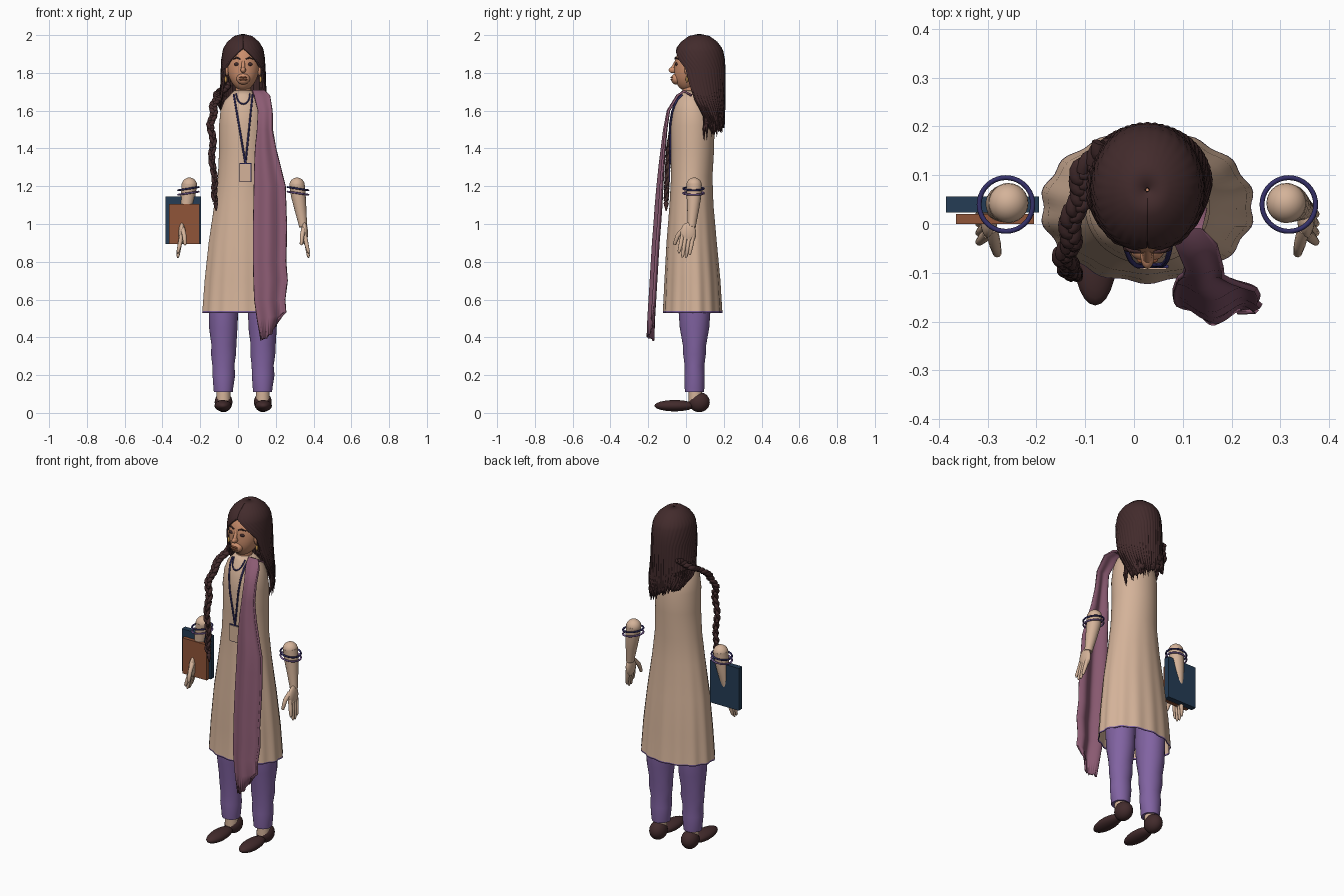
import bpy, bmesh, math, random
from mathutils import Vector, Matrix

random.seed(4)
if "Cube" in bpy.data.objects:
    bpy.data.objects.remove(bpy.data.objects["Cube"])
MID = 0.0275  # body centre line


def material(name, r, g, b):
    m = bpy.data.materials.new(name)
    m.use_nodes = True
    m.diffuse_color = (r, g, b, 1)
    m.node_tree.nodes["Principled BSDF"].inputs["Base Color"].default_value = (r, g, b, 1)
    return m


TAN = material("tan cloth", .66, .45, .32)
SKIN = material("face skin", .6, .27, .15)
DARK = material("dark brown", .055, .024, .025)
PURPLE = material("purple cloth", .22, .125, .36)
MAUVE = material("mauve cloth", .26, .105, .17)
NAVY = material("navy cover", .018, .045, .09)
BROWN = material("brown board", .28, .09, .04)
INDIGO = material("indigo trim", .035, .03, .14)
GOLD = material("gold", .6, .32, .08)


def finish(name, bm, mat, angle=50):
    bmesh.ops.recalc_face_normals(bm, faces=bm.faces)
    me = bpy.data.meshes.new(name)
    bm.to_mesh(me)
    bm.free()
    me.materials.append(mat)
    me.shade_smooth()
    me.set_sharp_from_angle(angle=math.radians(angle))
    ob = bpy.data.objects.new(name, me)
    bpy.context.collection.objects.link(ob)
    return ob


def skin(name, rings, mat, wrap=True, caps=True):
    """Join successive rows of points with quads."""
    bm = bmesh.new()
    rows = [[bm.verts.new(p) for p in ring] for ring in rings]
    n = len(rows[0])
    for a, b in zip(rows, rows[1:]):
        for i in range(n if wrap else n - 1):
            j = (i + 1) % n
            bm.faces.new((a[i], a[j], b[j], b[i]))
    if caps:
        bm.faces.new(rows[0])
        bm.faces.new(rows[-1])
    return finish(name, bm, mat)


def tube(name, points, radii, mat, sides=10):
    pts = [Vector(p) for p in points]
    if not isinstance(radii, (list, tuple)):
        radii = [radii] * len(pts)
    rings = []
    for i, p in enumerate(pts):
        d = pts[min(i + 1, len(pts) - 1)] - pts[max(i - 1, 0)]
        q = d.to_track_quat('Z', 'Y')
        rings.append([p + q @ Vector((math.cos(t), math.sin(t), 0)) * radii[i]
                      for t in (math.tau * k / sides for k in range(sides))])
    return skin(name, rings, mat)


def ball(name, at, size, mat, segments=24):
    bm = bmesh.new()
    bmesh.ops.create_uvsphere(bm, u_segments=segments, v_segments=segments // 2, radius=1,
                              matrix=Matrix.Translation(at) @ Matrix.Diagonal((*size, 1)))
    return finish(name, bm, mat)


def box(name, low, high, mat):
    low, high = Vector(low), Vector(high)
    bm = bmesh.new()
    bmesh.ops.create_cube(bm, size=1, matrix=Matrix.Translation((low + high) / 2)
                          @ Matrix.Diagonal((*(high - low), 1)))
    return finish(name, bm, mat, 30)


def thicken(ob, depth):
    m = ob.modifiers.new("thickness", 'SOLIDIFY')
    m.thickness = depth
    m.offset = 0


# Long tunic: height, half width, front y, back y
TUNIC = [(.53, .215, -.118, .188), (.538, .214, -.117, .187), (.7, .203, -.11, .178),
         (.9, .182, -.1, .16), (1.1, .152, -.085, .143), (1.25, .132, -.077, .138),
         (1.4, .125, -.077, .147), (1.52, .126, -.08, .148), (1.6, .118, -.07, .135),
         (1.65, .098, -.053, .11), (1.68, .07, -.035, .085), (1.705, .045, -.02, .06)]


def tunic_ring(z, rx, front, back):
    ring = []
    for k in range(96):
        t = math.tau * k / 96
        fold = 1 + .022 * max(0, 1.2 - z) / .67 * math.cos(14 * t)
        ring.append((MID + rx * fold * math.sin(t),
                     (front + back) / 2 - (back - front) / 2 * fold * math.cos(t), z))
    return ring


def tunic_front(x, z):
    for a, b in zip(TUNIC, TUNIC[1:]):
        if a[0] <= z <= b[0]:
            f = (z - a[0]) / (b[0] - a[0])
            rx, lo, hi = (a[i] + (b[i] - a[i]) * f for i in (1, 2, 3))
            drop = math.sqrt(max(0, 1 - ((x - MID) / rx) ** 2))
            return (lo + hi) / 2 - (hi - lo) / 2 * drop - .005
    return 0


tunic = skin("tunic", [tunic_ring(*r) for r in TUNIC], TAN, caps=False)
tunic.data.materials.append(PURPLE)
for face in tunic.data.polygons:
    face.material_index = int(face.center.z < .537)
thicken(tunic, .004)
tube("neck", [(MID, .025, 1.64), (MID, .02, 1.78)], .042, SKIN, 20)

# Legs, ankles and shoes
LEG = [(.11, .05, .05), (.13, .052, .052), (.2, .06, .054), (.25, .058, .052), (.31, .066, .06),
       (.36, .066, .062), (.45, .075, .078), (.55, .078, .085), (.75, .078, .085)]
for side, label in ((1, "left"), (-1, "right")):
    hip = MID + side * .104
    rings = []
    for z, rx, ry in LEG:
        rings.append([(hip + rx * math.cos(t) * (1 + .03 * math.sin(3 * t + 40 * z)),
                       .045 + ry * math.sin(t), z)
                      for t in (math.tau * k / 32 for k in range(32))])
    skin(label + "_trouser_leg", rings, PURPLE)
    tube(label + "_ankle", [(hip, .05, .06), (hip, .05, .13)], .036, TAN, 16)
    ball(label + "_shoe_heel", (hip, .07, .057), (.047, .056, .053), DARK)
    ball(label + "_shoe_toe", (hip + side * .003, -.06, .038), (.045, .107, .03), DARK)

# Forearms, hands and bangles
for side, label in ((1, "left"), (-1, "right")):
    def at(d, y, z):
        return (MID + side * d, y, z)
    ball(label + "_elbow", at(.285, .043, 1.205), (.041, .041, .041), TAN)
    tube(label + "_forearm", [at(.285, .043, 1.21), at(.292, .042, 1.15), at(.303, .038, 1.08),
                              at(.314, .032, 1.01), at(.318, .03, .985)],
         [.041, .039, .032, .024, .022], TAN, 20)
    ball(label + "_palm", at(.325, .012, .95), (.018, .042, .058), TAN)
    for k, tip in enumerate((.835, .82, .822, .845)):
        y = .038 - .019 * k
        tube(f"{label}_finger_{k}", [at(.327, y, .94), at(.336, y - .009, .89), at(.345, y - .018, tip + .01),
                                    at(.346, y - .019, tip)], [.011, .011, .008, .003], TAN)
    tube(label + "_thumb", [at(.32, -.01, .975), at(.312, -.043, .94), at(.308, -.06, .895),
                            at(.308, -.061, .888)], [.013, .012, .009, .004], TAN)
    for k in range(2):
        bm = bmesh.new()
        bmesh.ops.create_circle(bm, segments=40, radius=.055)
        hoop = [v.co.copy() for v in bm.verts]
        bm.free()
        rings = []
        for p in hoop:
            out = p.normalized()
            c = Vector(at(.29, .04, 1.163 + .024 * k)) + p + Vector((0, 0, -side * p.x * .15))
            rings.append([c + (out * math.cos(t) + Vector((0, 0, 1)) * math.sin(t)) * .005
                          for t in (math.tau * j / 8 for j in range(8))])
        skin(f"{label}_bangle_{k}", rings + rings[:1], INDIGO if k else PURPLE, caps=False)

# Book and clipboard under the right hand
box("book", (-.385, .024, .895), (-.195, .056, 1.145), NAVY)
box("clipboard", (-.365, .0, .895), (-.205, .021, 1.105), BROWN)

# Head and face
head = ball("head", (MID, .025, 1.83), (.086, .086, .125), SKIN, 40)
for v in head.data.vertices:
    low = max(0, 1.82 - v.co.z) / .12
    v.co.x = MID + (v.co.x - MID) * (1 - .12 * low)
    if v.co.y < .02:
        v.co.y -= .02 * low
ball("nose", (MID, -.066, 1.815), (.014, .026, .017), SKIN)
tube("nose_bridge", [(MID, -.05, 1.865), (MID, -.072, 1.82)], [.008, .011], SKIN)
ball("muzzle", (MID, -.052, 1.768), (.036, .026, .03), SKIN)
for z in (1.764, 1.776):
    ball("lip", (MID, -.074, z), (.022, .008, .005), BROWN, 16)
for s in (-1, 1):
    ball("eye", (MID + s * .034, -.05, 1.846), (.016, .008, .009), DARK, 16)
    tube("eyebrow", [(MID + s * .014, -.058, 1.873), (MID + s * .034, -.055, 1.881),
                     (MID + s * .055, -.04, 1.872)], [.003, .005, .002], DARK)
    ball("ear", (MID + s * .086, .01, 1.815), (.01, .018, .032), SKIN, 16)
    ball("earring", (MID + s * .092, .005, 1.765), (.007, .007, .018), GOLD, 12)

# Loose hair: height, half width, half depth, centre y, opening angle
HAIR = [(2, .004, .004, .07, 0), (1.99, .045, .052, .07, 0), (1.96, .08, .092, .07, 0),
        (1.93, .099, .114, .07, 0), (1.91, .104, .122, .07, 14), (1.87, .11, .129, .07, 35),
        (1.82, .112, .132, .07, 58), (1.74, .114, .132, .07, 67), (1.66, .121, .126, .075, 76),
        (1.6, .127, .119, .082, 88), (1.54, .122, .104, .095, 98), (1.5, .11, .092, .108, 110)]
N = 120
rings = []
ends = [random.uniform(-.03, .02) for _ in range(N + 1)]
for z, rx, ry, cy, gap in HAIR:
    ring = []
    for k in range(N + 1):
        t = math.radians(gap) + (math.tau - 2 * math.radians(gap)) * k / N
        wave = 1 + .012 * math.cos(k * math.pi / 2) * min(1, (2 - z) * 5)
        lift = max(0, 1.64 - z) * .35 * (1 - math.sin(t))
        rag = ends[k] if z < 1.51 else 0
        ring.append((MID + rx * wave * math.sin(t), cy - ry * wave * math.cos(t), z + lift + rag))
    rings.append(ring)
thicken(skin("hair", rings, DARK, wrap=False, caps=False), .012)
for k in range(46):
    t = math.radians(random.uniform(75, 260))
    x, y = MID + .112 * math.sin(t), .1 - .096 * math.cos(t)
    top = 1.6 + .04 * (1 - math.sin(t))
    drop = random.uniform(.09, .17) * (.8 + .2 * math.sin(t))
    tube("hair_strand", [(x, y, top), (x + .008 * math.sin(t), y, top - drop * .6),
                         (x + random.uniform(-.01, .01), y, top - drop)], [.011, .008, .001], DARK, 6)

# Braid over the right shoulder, three woven strands
PATH = [Vector(p) for p in ((-.06, .16, 1.74), (-.1, .11, 1.69), (-.118, .04, 1.655), (-.132, -.03, 1.6),
                            (-.142, -.07, 1.52), (-.135, -.09, 1.4), (-.13, -.1, 1.25), (-.117, -.105, 1.12))]
STEPS = 110
for strand in range(3):
    pts, radii = [], []
    for i in range(STEPS + 1):
        f = i / STEPS * (len(PATH) - 1)
        j = min(int(f), len(PATH) - 2)
        p = PATH[j].lerp(PATH[j + 1], f - j)
        t = i * .42 + strand * math.tau / 3
        taper = 1.1 - .4 * i / STEPS
        sway = .006 * math.sin(i * .28)
        pts.append(p + Vector((.012 * math.sin(t) * taper + sway, .008 * math.sin(2 * t) * taper, 0)))
        radii.append(.013 * taper)
    tube("braid_strand", pts, radii, DARK, 8)
tube("braid_tail", [(-.117, -.105, 1.14), (-.118, -.105, 1.11), (-.115, -.105, 1.07)], [.01, .014, .003], DARK)

# Scarf over the left shoulder: height, inner x, outer x, y
SCARF = [(1.68, .085, .15, .03), (1.703, .075, .14, -.01), (1.68, .085, .17, -.045), (1.6, .105, .182, -.093),
         (1.5, .1, .183, -.11), (1.4, .09, .2, -.12), (1.3, .086, .225, -.13), (1.2, .084, .243, -.138),
         (1.1, .082, .248, -.145), (1, .08, .255, -.152), (.9, .08, .258, -.16), (.8, .08, .262, -.166),
         (.7, .082, .256, -.172), (.6, .086, .252, -.178), (.5, .1, .25, -.184), (.39, .12, .225, -.188)]
rings = []
for z, x0, x1, y in SCARF:
    ragged = x1 + (random.uniform(-.012, .01) if z < 1.3 else 0)
    row = []
    for k in range(29):
        u = k / 28
        depth = .015 * min(1, (1.75 - z) * 1.6)
        hem = max(0, .55 - z) * .65 * u * u + (random.uniform(-.01, .01) if z < .4 else 0)
        row.append((x0 + (ragged - x0) * u, y + depth * math.sin(u * 8 + 1.2), z + hem))
    rings.append(row)
thicken(skin("scarf", rings, MAUVE, wrap=False, caps=False), .011)

# Lanyard, badge and neckline cord
for s in (-1, 1):
    line = []
    for k in range(13):
        f = k / 12
        x = MID + s * .05 * (1 - f) + .012 * f
        z = 1.685 - .365 * f
        line.append((x, tunic_front(x, z) - .003, z))
    tube("lanyard", line, .005, INDIGO, 8)
cord = []
for k in range(17):
    t = math.pi * k / 16
    x, z = MID + .036 * math.cos(t), 1.69 - .055 * math.sin(t)
    cord.append((x, tunic_front(x, z), z))
tube("neckline_cord", cord, .004, INDIGO, 8)
box("badge_border", (.007, -.09, 1.222), (.071, -.084, 1.322), INDIGO)
box("badge_card", (.011, -.093, 1.226), (.067, -.088, 1.318), TAN)
